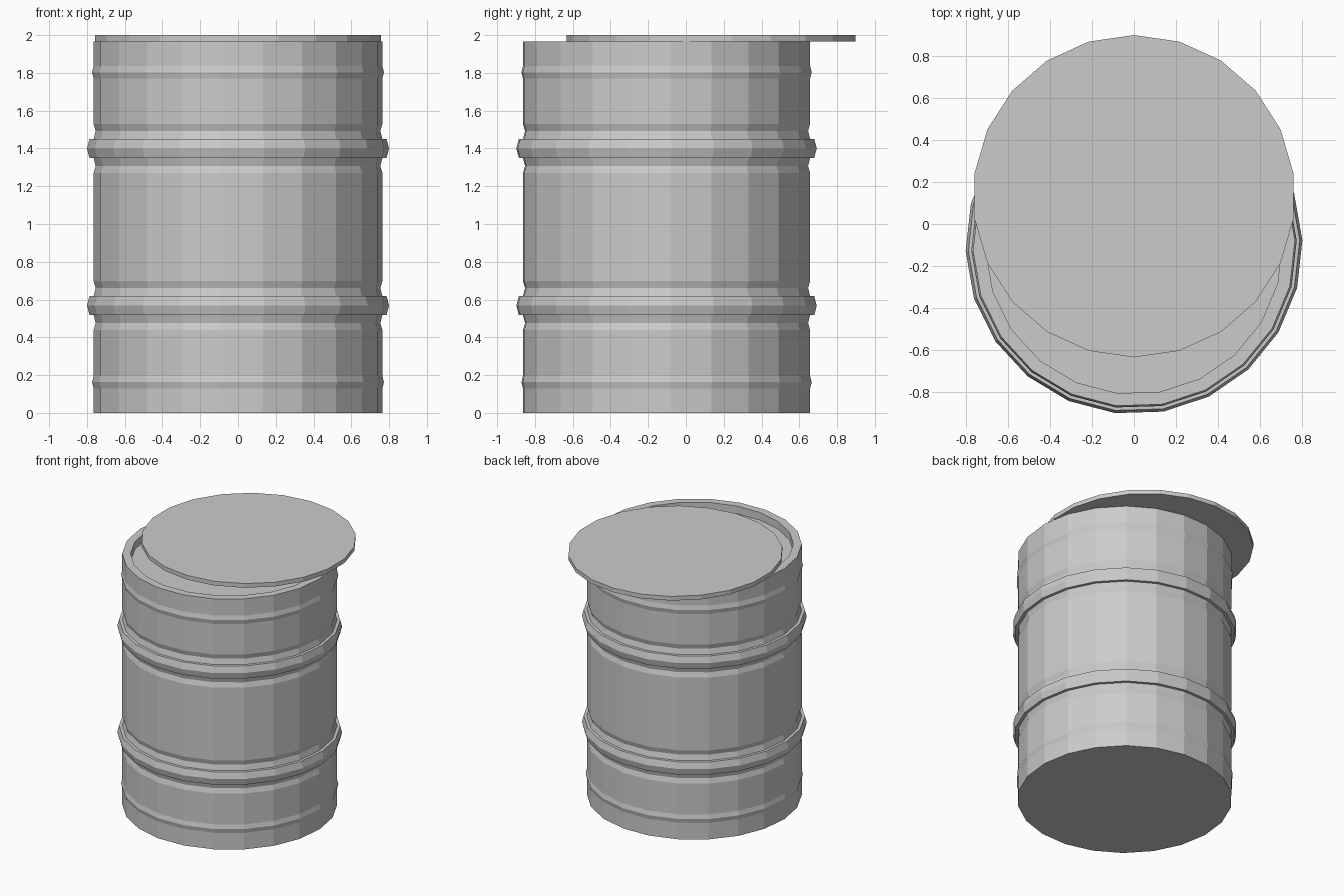
import bpy, bmesh
from math import sin, cos, pi, radians

if "Cube" in bpy.data.objects:
    bpy.data.objects.remove(bpy.data.objects["Cube"])

SIDES = 22


def lathe(name, profile, centre_y, turn):
    """Spin an (r, z) profile that starts and ends in flat caps."""
    bm = bmesh.new()
    rings = []
    for r, z in profile:
        rings.append([bm.verts.new((r * cos(turn + 2 * pi * i / SIDES),
                                    r * sin(turn + 2 * pi * i / SIDES), z))
                      for i in range(SIDES)])
    for a, b in zip(rings, rings[1:]):
        for i in range(SIDES):
            j = (i + 1) % SIDES
            bm.faces.new((a[i], a[j], b[j], b[i]))
    bm.faces.new(rings[0][::-1])
    bm.faces.new(rings[-1])
    mesh = bpy.data.meshes.new(name)
    bm.to_mesh(mesh)
    bm.free()
    ob = bpy.data.objects.new(name, mesh)
    ob.location.y = centre_y
    bpy.context.collection.objects.link(ob)
    return ob


BODY = 0.765


def rib(z):
    # small raised bead
    return [(BODY, z - 0.033), (0.773, z), (BODY, z + 0.033)]


def hoop(z):
    # large rolling hoop with a shallow groove on either side
    half = [(BODY, 0.13), (0.754, 0.093), (BODY, 0.05), (0.787, 0.05)]
    return ([(r, z - d) for r, d in half] + [(0.80, z)]
            + [(r, z + d) for r, d in reversed(half)])


# Barrel: outer wall, rim, recessed top surface
TOP = 1.967
profile = ([(BODY, 0)] + rib(0.163) + hoop(0.568) + hoop(1.4) + rib(1.803)
           + [(BODY, TOP), (0.705, TOP), (0.705, TOP - 0.06)])
lathe("barrel", profile, -0.103, radians(1.8))

# Lid slid towards the back
lathe("lid", [(BODY, TOP), (BODY, 2.0)], 0.132, pi / 2)
